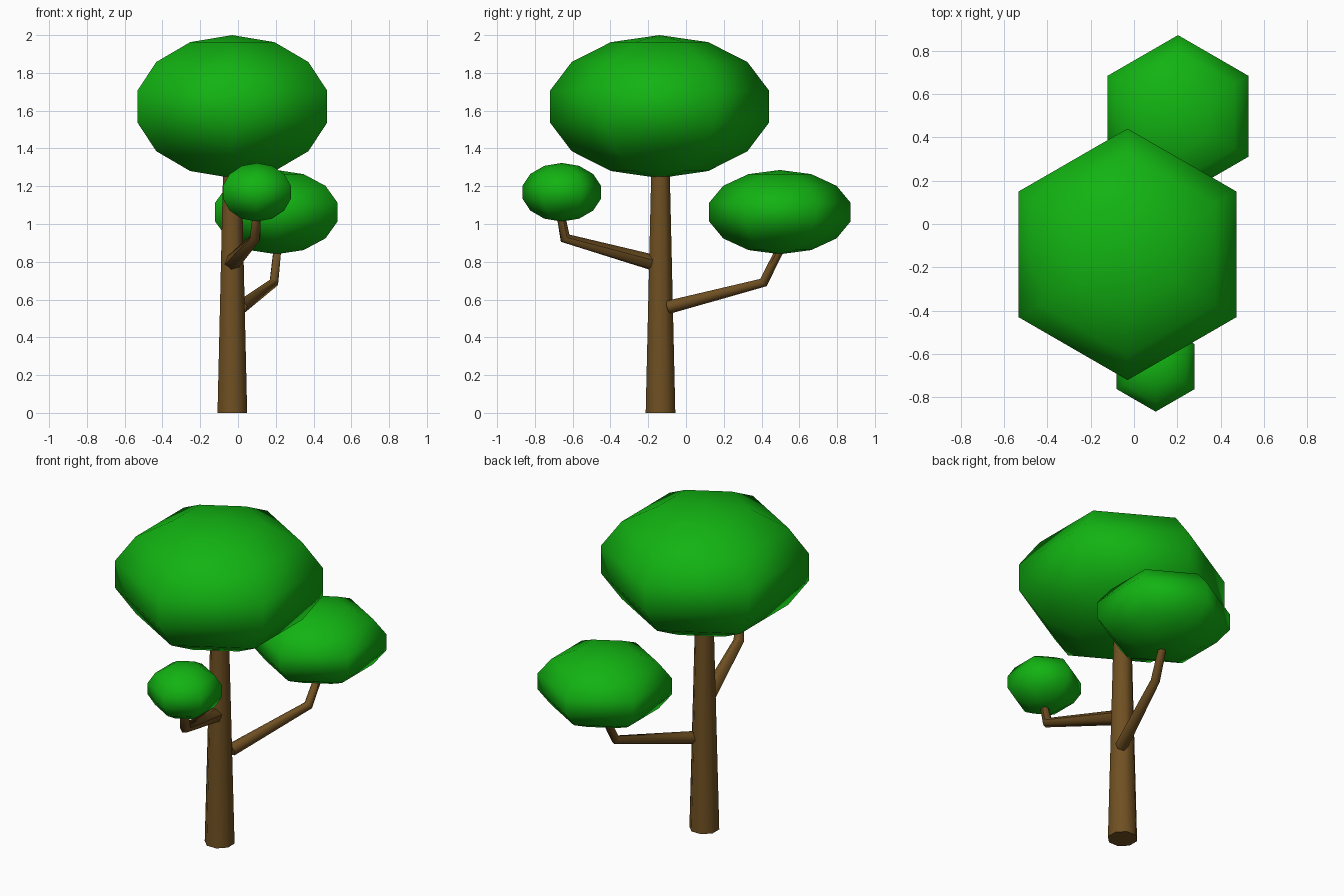
import bpy, bmesh, math
from mathutils import Vector

if "Cube" in bpy.data.objects:
    bpy.data.objects.remove(bpy.data.objects["Cube"])


def material(name, rgb):
    m = bpy.data.materials.new(name)
    m.diffuse_color = (*rgb, 1)
    m.use_nodes = True
    m.node_tree.nodes["Principled BSDF"].inputs["Base Color"].default_value = m.diffuse_color
    return m


leaf = material("leaf green", (0.006, 0.45, 0.006))
bark = material("bark brown", (0.16, 0.08, 0.016))


def finish(name, bm, mat, angle):
    bmesh.ops.recalc_face_normals(bm, faces=bm.faces)
    me = bpy.data.meshes.new(name)
    bm.to_mesh(me)
    bm.free()
    me.materials.append(mat)
    ob = bpy.data.objects.new(name, me)
    bpy.context.collection.objects.link(ob)
    bpy.context.view_layer.objects.active = ob
    ob.select_set(True)
    bpy.ops.object.shade_smooth_by_angle(angle=math.radians(angle))
    ob.select_set(False)


def canopy(name, centre, radius, half_height, sides=6, rings=7):
    """Squashed hexagonal ball with corners towards the front and back."""
    bm = bmesh.new()
    levels = []
    for j in range(1, rings):
        t = math.pi * j / rings
        levels.append([bm.verts.new((radius * math.sin(t) * math.sin(math.tau * i / sides),
                                     radius * math.sin(t) * math.cos(math.tau * i / sides),
                                     half_height * math.cos(t))) for i in range(sides)])
    top = bm.verts.new((0, 0, half_height))
    bottom = bm.verts.new((0, 0, -half_height))
    for i in range(sides):
        k = (i + 1) % sides
        bm.faces.new((top, levels[0][i], levels[0][k]))
        bm.faces.new((bottom, levels[-1][k], levels[-1][i]))
        for a, b in zip(levels, levels[1:]):
            bm.faces.new((a[i], b[i], b[k], a[k]))
    bmesh.ops.translate(bm, verts=bm.verts, vec=centre)
    finish(name, bm, leaf, 180)


def limb(name, path, radii, sides):
    """Tapered tube with mitred bends and closed ends."""
    pts = [Vector(p) for p in path]
    dirs = [(b - a).normalized() for a, b in zip(pts, pts[1:])]
    bm = bmesh.new()
    side = dirs[0].orthogonal().normalized()
    rings = []
    for n, (p, r) in enumerate(zip(pts, radii)):
        d_in, d_out = dirs[max(n - 1, 0)], dirs[min(n, len(dirs) - 1)]
        tangent = (d_in + d_out).normalized()
        side = (side - tangent * side.dot(tangent)).normalized()
        up = tangent.cross(side)
        angles = [math.tau * (i + 0.5) / sides for i in range(sides)]
        rings.append([bm.verts.new(p + r * (side * math.cos(a) + up * math.sin(a)))
                      for a in angles])
    for a, b in zip(rings, rings[1:]):
        for i in range(sides):
            k = (i + 1) % sides
            bm.faces.new((a[i], a[k], b[k], b[i]))
    bm.faces.new(rings[0])
    bm.faces.new(rings[-1])
    finish(name, bm, bark, 62)


# Trunk and bent branches
limb("trunk", [(-0.03, -0.135, 0), (-0.03, -0.135, 1.4)], [0.085, 0.05], 8)
limb("back_branch", [(0.015, -0.09, 0.56), (0.19, 0.41, 0.69), (0.213, 0.52, 0.91)],
     [0.036, 0.026, 0.022], 6)
limb("front_branch", [(-0.03, -0.17, 0.795), (0.09, -0.64, 0.925), (0.1, -0.667, 1.07)],
     [0.043, 0.03, 0.022], 6)

# Leaf canopies
canopy("top_canopy", (-0.03, -0.14, 1.6215), 0.595, 0.3785)
canopy("back_canopy", (0.203, 0.497, 1.063), 0.384, 0.223)
canopy("front_canopy", (0.1, -0.658, 1.168), 0.213, 0.155)
